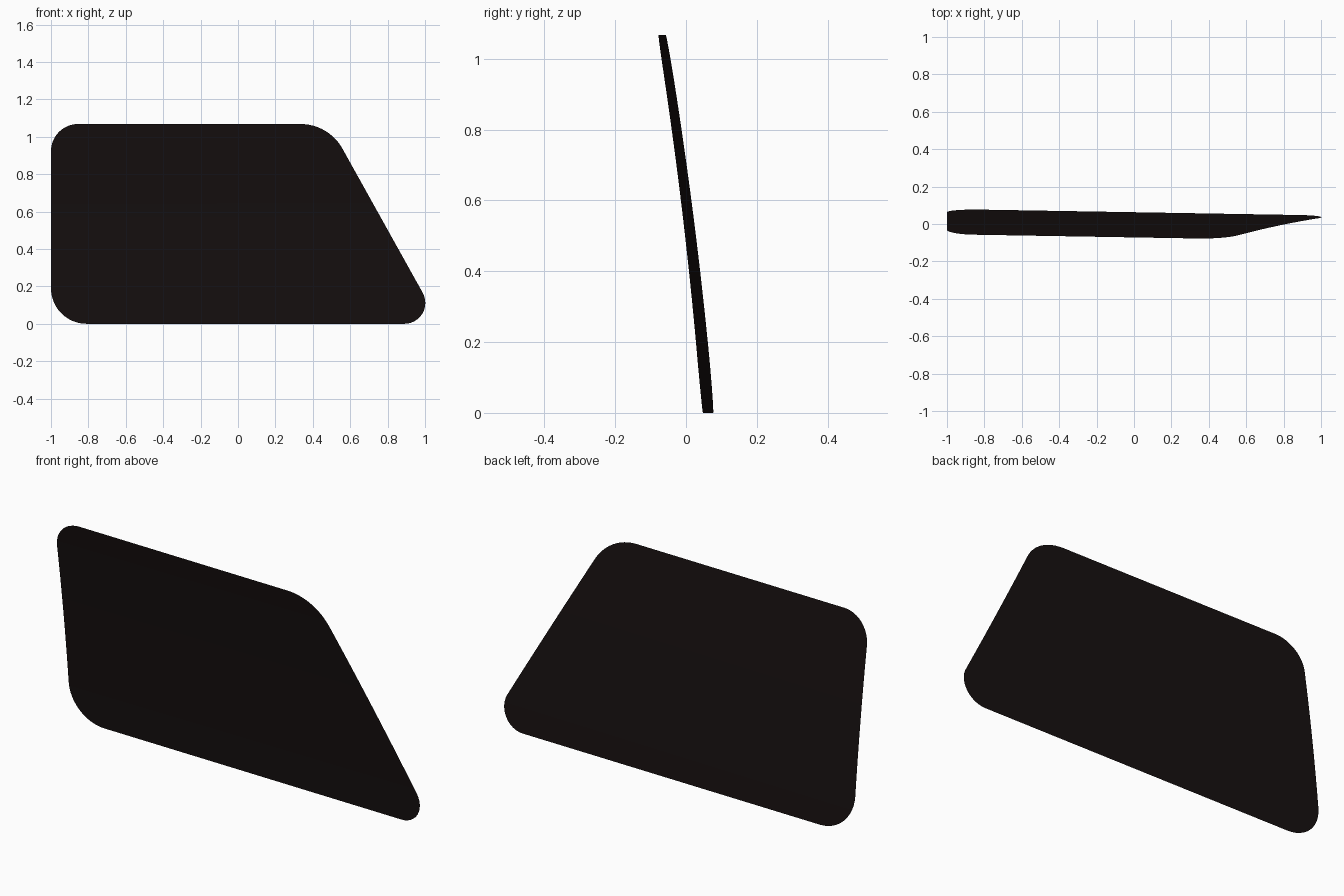
import bpy, bmesh
from math import tan, pi, cos, sin
from mathutils import Vector

if "Cube" in bpy.data.objects:
    bpy.data.objects.remove(bpy.data.objects["Cube"])

H = 1.068
# corner position (x, z) and distance from the corner to the start of its rounding
CORNERS = [((-1.0, 0.0), 0.19), ((1.08, 0.0), 0.19),
           ((0.485, H), 0.15), ((-1.0, H), 0.145)]


def rounded_outline(corners, steps=12):
    """Polygon with true circular fillets."""
    pts = []
    n = len(corners)
    for i, (c, t) in enumerate(corners):
        c = Vector(c)
        a = (Vector(corners[i - 1][0]) - c).normalized()
        b = (Vector(corners[(i + 1) % n][0]) - c).normalized()
        half = a.angle(b) / 2
        r = t * tan(half)
        centre = c + (a + b).normalized() * (t / cos(half))
        start = c + a * t - centre
        sweep = pi - 2 * half
        for k in range(steps + 1):
            w = sweep * k / steps
            pts.append(centre + Vector((start.x * cos(w) - start.y * sin(w),
                                        start.x * sin(w) + start.y * cos(w))))
    return pts


def pane_depth(x, z):
    """Leaning, gently bowed surface."""
    return 0.063 - 0.0845 * z - 0.039 * z * z - 0.017 * x


# flat pane, sliced into rows so it can bend
bm = bmesh.new()
bm.faces.new([bm.verts.new((p.x, 0, p.y)) for p in rounded_outline(CORNERS)])
ROWS = 24
for i in range(1, ROWS):
    bmesh.ops.bisect_plane(bm, geom=bm.verts[:] + bm.edges[:] + bm.faces[:],
                           dist=1e-5, plane_co=(0, 0, H * i / ROWS), plane_no=(0, 0, 1))
bmesh.ops.triangulate(bm, faces=bm.faces[:])
for v in bm.verts:
    v.co.y = pane_depth(v.co.x, v.co.z)

# convex side faces the back
for f in bm.faces:
    f.normal_update()
    if f.normal.y < 0:
        f.normal_flip()
    f.smooth = True

mesh = bpy.data.meshes.new("window_pane")
bm.to_mesh(mesh)
bm.free()
pane = bpy.data.objects.new("window_pane", mesh)
bpy.context.collection.objects.link(pane)

# dark tinted glass
tint = bpy.data.materials.new("dark_glass")
tint.diffuse_color = (0.008, 0.005, 0.005, 1)
tint.use_nodes = True
tint.node_tree.nodes["Principled BSDF"].inputs["Base Color"].default_value = tint.diffuse_color
mesh.materials.append(tint)
